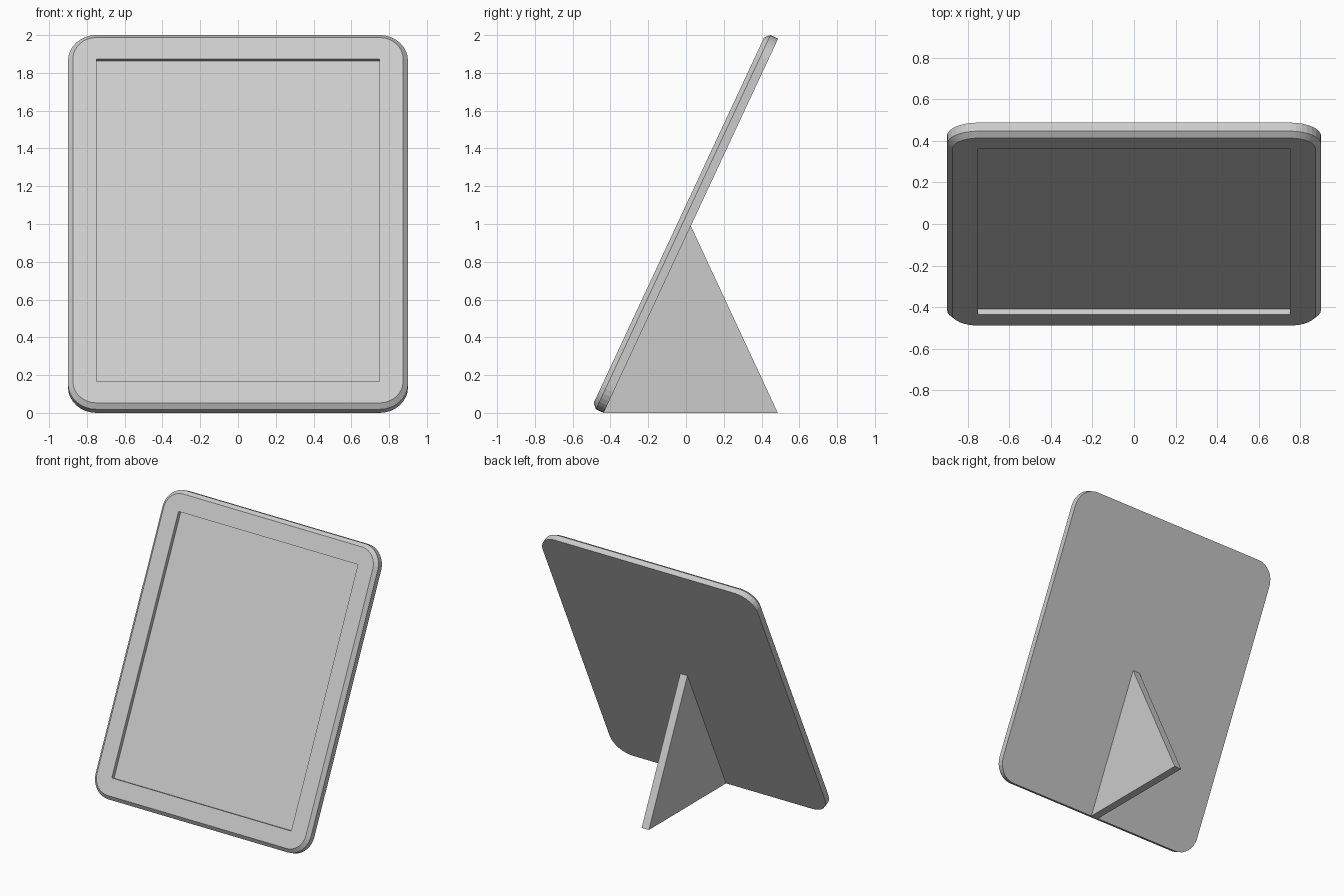
import bpy, bmesh
from math import sin, cos, pi, radians
from mathutils import Matrix

if "Cube" in bpy.data.objects:
    bpy.data.objects.remove(bpy.data.objects["Cube"])

TILT = radians(25)
W, L, R = 1.8, 2.186, 0.15           # panel width, length, corner radius
SIDE, THICK, CHAMFER = 0.045, 0.07, 0.026
BORDER, DEPTH = 0.15, 0.03           # picture recess
SEG = 8
FOOT_Y = -0.46 * 0.948               # back lower edge of the panel
CORNERS = [(1, 1), (-1, 1), (-1, -1), (1, -1)]


def make_object(name, bm):
    bmesh.ops.recalc_face_normals(bm, faces=bm.faces)
    mesh = bpy.data.meshes.new(name)
    bm.to_mesh(mesh)
    bm.free()
    obj = bpy.data.objects.new(name, mesh)
    bpy.context.collection.objects.link(obj)
    return obj


def rounded_ring(bm, inset, z):
    r = R - inset
    ring = []
    for c, (sx, sy) in enumerate(CORNERS):
        for i in range(SEG + 1):
            a = (c + i / SEG) * pi / 2
            ring.append(bm.verts.new((sx * (W / 2 - R) + r * cos(a),
                                      sy * (L / 2 - R) + r * sin(a), z)))
    return ring


def rect_ring(bm, z):
    return [bm.verts.new((sx * (W / 2 - BORDER), sy * (L / 2 - BORDER), z))
            for sx, sy in CORNERS]


def bridge(bm, a, b):
    n = len(a)
    for i in range(n):
        j = (i + 1) % n
        bm.faces.new((a[i], a[j], b[j], b[i]))


# Tilted panel: back, straight rim, chamfer, front border, recess
bm = bmesh.new()
back = rounded_ring(bm, 0, 0)
rim = rounded_ring(bm, 0, SIDE)
front = rounded_ring(bm, CHAMFER, THICK)
lip = rect_ring(bm, THICK)
floor = rect_ring(bm, THICK - DEPTH)
bm.faces.new(back[::-1])
bridge(bm, back, rim)
bridge(bm, rim, front)
step = SEG + 1
for c in range(4):
    for i in range(SEG):
        k = c * step + i
        bm.faces.new((front[k], front[k + 1], lip[c]))
    d = (c + 1) % 4
    bm.faces.new((front[c * step + SEG], front[d * step], lip[d], lip[c]))
bridge(bm, lip, floor)
bm.faces.new(floor)
bm.transform(Matrix.Translation((0, FOOT_Y, 0))
             @ Matrix.Rotation(pi / 2 - TILT, 4, 'X')
             @ Matrix.Translation((0, L / 2, 0)))
make_object("frame_panel", bm)

# Triangular rear stand
bm = bmesh.new()
apex_z = 0.99
profile = [(FOOT_Y, 0), (0.486, 0), (FOOT_Y + apex_z * sin(TILT) / cos(TILT), apex_z)]
face = bm.faces.new([bm.verts.new((-0.03, y, z)) for y, z in profile])
ext = bmesh.ops.extrude_face_region(bm, geom=[face], use_keep_orig=True)
moved = [g for g in ext["geom"] if isinstance(g, bmesh.types.BMVert)]
bmesh.ops.translate(bm, verts=moved, vec=(0.06, 0, 0))
make_object("rear_stand", bm)
